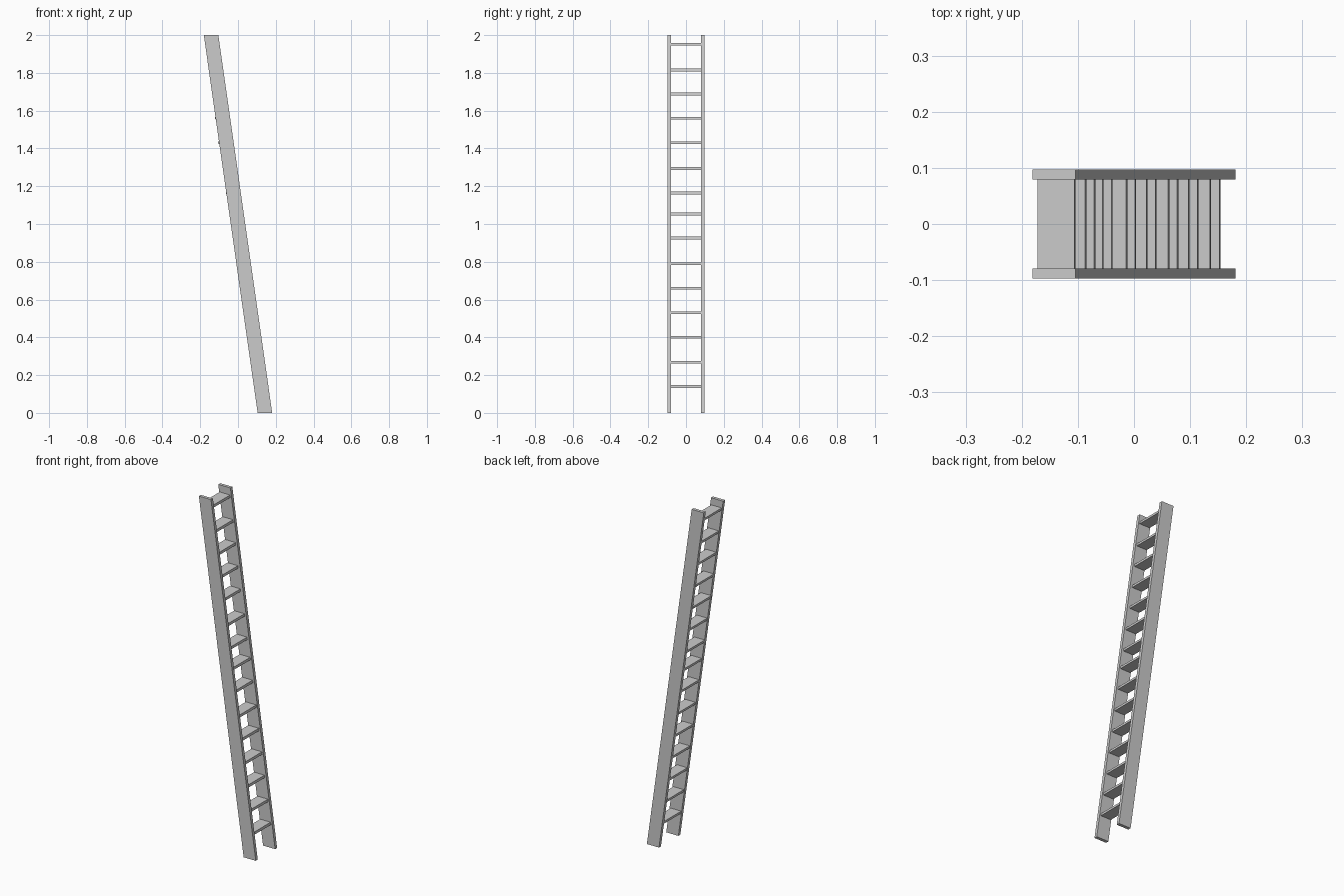
import bpy, bmesh
from mathutils import Vector

if "Cube" in bpy.data.objects:
    bpy.data.objects.remove(bpy.data.objects["Cube"])

SLOPE = -0.1425          # x shift per unit of height


def slanted_bar(name, x0, x1, y0, y1, z0, z1):
    """Box from z0 to z1 whose ends follow the lean of the ladder; x is given at z0."""
    bm = bmesh.new()
    bmesh.ops.create_cube(bm, size=1)
    for v in bm.verts:
        z = z1 if v.co.z > 0 else z0
        x = (x1 if v.co.x > 0 else x0) + SLOPE * (z - z0)
        v.co = Vector((x, y1 if v.co.y > 0 else y0, z))
    mesh = bpy.data.meshes.new(name)
    bm.to_mesh(mesh)
    bm.free()
    obj = bpy.data.objects.new(name, mesh)
    bpy.context.collection.objects.link(obj)
    return obj


# Two leaning side rails
slanted_bar("front_rail", 0.104, 0.181, -0.097, -0.079, 0, 2)
slanted_bar("back_rail", 0.104, 0.181, 0.079, 0.097, 0, 2)

# Hand-spaced flat rungs: (height, right edge)
rungs = [(0.140, 0.154), (0.268, 0.137), (0.400, 0.115), (0.530, 0.099), (0.660, 0.079),
         (0.790, 0.063), (0.926, 0.040), (1.053, 0.024), (1.164, 0.004), (1.294, -0.012),
         (1.430, -0.038), (1.559, -0.054), (1.688, -0.069), (1.815, -0.085), (1.952, -0.104)]
for i, (z, right) in enumerate(rungs, 1):
    slanted_bar(f"rung_{i:02d}", right - 0.066, right, -0.081, 0.081, z - 0.007, z + 0.007)
